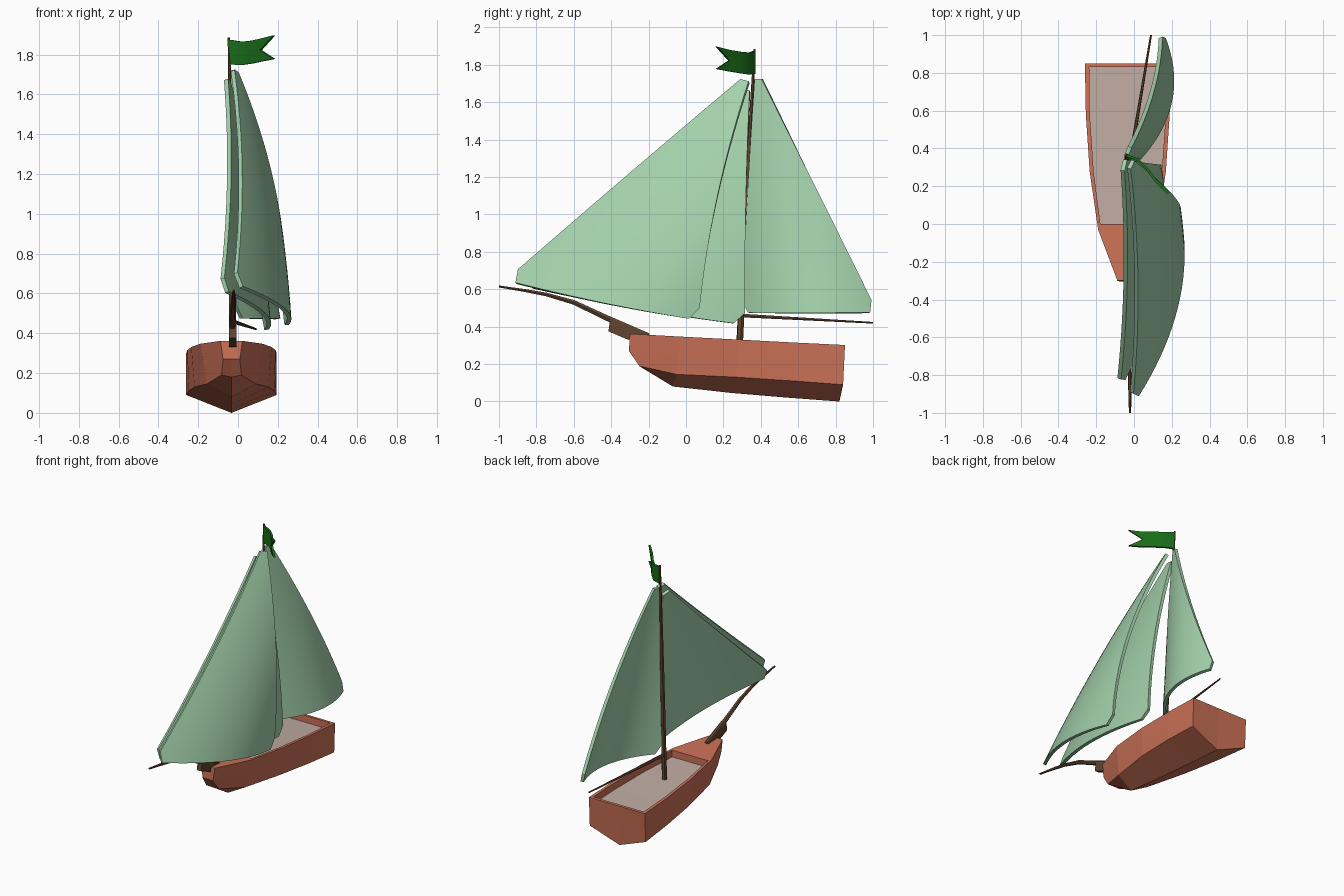
import bpy, bmesh
from mathutils import Vector as V

if "Cube" in bpy.data.objects:
    bpy.data.objects.remove(bpy.data.objects["Cube"])


def material(name, rgb):
    m = bpy.data.materials.new(name)
    m.diffuse_color = (*rgb, 1)
    m.use_nodes = True
    m.node_tree.nodes["Principled BSDF"].inputs["Base Color"].default_value = m.diffuse_color
    return m


RED = material("hull_red", (0.60, 0.165, 0.095))
PALE = material("floor_pale", (0.52, 0.41, 0.36))
WOOD = material("dark_wood", (0.12, 0.06, 0.03))
GREEN = material("sail_green", (0.37, 0.64, 0.41))
FLAG = material("flag_green", (0.01, 0.15, 0.01))


def mesh_object(name, faces, mat, mirror=False, cx=0.0):
    """Faces are lists of points; shared points are welded."""
    bm = bmesh.new()
    for f in faces:
        for s in ((1, -1) if mirror else (1,)):
            pts = [bm.verts.new((cx + s * p[0], p[1], p[2])) for p in f]
            bm.faces.new(pts if s == 1 else pts[::-1])
    bmesh.ops.remove_doubles(bm, verts=bm.verts, dist=1e-5)
    bmesh.ops.recalc_face_normals(bm, faces=bm.faces)
    me = bpy.data.meshes.new(name)
    bm.to_mesh(me)
    bm.free()
    ob = bpy.data.objects.new(name, me)
    bpy.context.collection.objects.link(ob)
    me.materials.append(mat)
    return ob


def solid_smooth(ob, thick):
    mod = ob.modifiers.new("thickness", 'SOLIDIFY')
    mod.thickness, mod.offset = thick, 0
    bpy.ops.object.select_all(action='DESELECT')
    ob.select_set(True)
    bpy.context.view_layer.objects.active = ob
    bpy.ops.object.modifier_apply(modifier="thickness")
    bpy.ops.object.shade_smooth_by_angle(angle=0.6)


# Hull: stations from bow to stern (gunwale, chine, keel on one side)
CX = -0.033
stations = [
    [(.055, -.30, .362), (.05, -.25, .19), (0, -.235, .18)],
    [(.157, -.03, .347), (.125, -.05, .145), (0, -.07, .08)],
    [(.202, .28, .331), (.185, .27, .130), (0, .25, .045)],
    [(.222, .58, .315), (.215, .57, .11), (0, .55, .02)],
    [(.227, .85, .302), (.227, .84, .09), (0, .82, 0)],
]
rows = []
for i, (g, c, k) in enumerate(stations):
    mid = (.042, -.305, .27) if i == 0 else tuple((V(g) + V(c)) / 2)
    rows.append([g, mid, c, k])
faces = []
for a, b in zip(rows, rows[1:]):
    faces += [[a[j], b[j], b[j + 1], a[j + 1]] for j in range(3)]


def centre(p):
    return (0, p[1], p[2])


# Bow plate and transom
g, m, c, k = rows[0]
faces += [[centre(g), g, m, centre(m)], [centre(m), m, c, k]]
g, m, c, k = rows[-1]
faces += [[centre(g), g, m, c, k]]
# Foredeck, rim and inner walls
gun = [r[0] for r in rows]
inner = [(p[0] - .021, p[1], p[2]) for p in gun[1:]]
inner[0] = (.145, 0, .345)
inner[-1] = (.204, .83, .303)
low = [(p[0], p[1], p[2] - .05) for p in inner]
faces += [[centre(gun[0]), gun[0], gun[1], centre(gun[1])],
          [centre(gun[1]), gun[1], inner[0], centre(inner[0])],
          [centre(gun[-1]), gun[-1], inner[-1], centre(inner[-1])]]
for i in range(3):
    faces += [[gun[i + 1], gun[i + 2], inner[i + 1], inner[i]],
              [inner[i], inner[i + 1], low[i + 1], low[i]]]
for i in (0, -1):
    faces.append([inner[i], centre(inner[i]), centre(low[i]), low[i]])
mesh_object("hull", faces, RED, True, CX)

# Cockpit floor
mesh_object("floor", [[low[i], low[i + 1], centre(low[i + 1]), centre(low[i])]
                      for i in range(3)], PALE, True, CX)

# Bow block
prof = [(-.405, .442), (-.415, .375), (-.31, .33), (-.17, .345)]
L, R = [[(x, y, z) for y, z in prof] for x in (-.018, .018)]
mesh_object("bow_block", [L, R[::-1]] + [[L[i - 1], L[i], R[i], R[i - 1]]
            for i in range(4)], WOOD, cx=CX + .007)


# Spars: tapered tubes along a path of (x, y, z, radius)
def spar(name, path):
    rings = []
    for i, p in enumerate(path):
        a, b = V(path[max(i - 1, 0)][:3]), V(path[min(i + 1, len(path) - 1)][:3])
        q = (b - a).to_track_quat('Z', 'Y')
        h = p[3]
        ring = [(h, 0), (h / 2, .87 * h), (-h / 2, .87 * h),
                (-h, 0), (-h / 2, -.87 * h), (h / 2, -.87 * h)]
        rings.append([V(p[:3]) + q @ V((u, v, 0)) for u, v in ring])
    fs = [rings[0], rings[-1]]
    for a, b in zip(rings, rings[1:]):
        fs += [[a[j - 1], a[j], b[j], b[j - 1]] for j in range(6)]
    mesh_object(name, fs, WOOD)


spar("mast", [(-.025, .285, .27, .019), (-.033, .325, 1.1, .015), (-.046, .367, 1.885, .006)])
spar("boom", [(-.028, .29, .46, .011), (.09, 1.0, .421, .005)])
spar("bowsprit", [(-.028, -.2, .35, .017), (-.028, -.42, .445, .017), (-.025, -.6, .53, .014),
                  (-.023, -.75, .573, .011), (-.022, -.86, .593, .009), (-.021, -1.0, .615, .006)])


# Sails: quadratic triangle patch through corners and edge midpoints, tips cut off
def sail(name, tack, clew, head, luff, leech, foot, n=20):
    T, C, H, LU, LE, FO = map(V, (tack, clew, head, luff, leech, foot))

    def point(i, j):
        c, h = i / n, j / n
        t = 1 - c - h
        return (T * t * (2 * t - 1) + C * c * (2 * c - 1) + H * h * (2 * h - 1)
                + 4 * (LU * t * h + LE * c * h + FO * t * c))

    fs = []
    for j in range(n):
        for i in range(n - j):
            if (i, j) not in ((0, 0), (n - 1, 0), (0, n - 1)):
                fs.append([point(i, j), point(i + 1, j), point(i, j + 1)])
            if i + j < n - 1:
                fs.append([point(i + 1, j), point(i + 1, j + 1), point(i, j + 1)])
    solid_smooth(mesh_object(name, fs, GREEN), .022)


sail("outer_jib", (-.018, -.96, .645), (.235, .065, .435), (-.035, .36, 1.775),
     (.012, -.3, 1.215), (.182, .17, 1.1), (.222, -.44, .525))
sail("inner_jib", (-.085, -.88, .62), (.135, .315, .41), (-.065, .345, 1.73),
     (-.045, -.27, 1.18), (.08, .32, 1.05), (.125, -.29, .50))
sail("main_sail", (-.015, .305, .475), (.142, 1.02, .475), (-.04, .375, 1.79),
     (-.02, .335, 1.12), (.095, .70, 1.13), (.19, .645, .472))

# Swallowtail flag: columns of (x, y, bottom z, top z)
cols = [(-.045, .365, 1.75, 1.875), (.02, .34, 1.748, 1.865),
        (.07, .29, 1.755, 1.87), (.115, .23, 1.765, 1.88), (.183, .163, 1.778, 1.897)]
bot, mid, top = [[(x, y, b + (t - b) * f) for x, y, b, t in cols] for f in (0, .5, 1)]
fs = [[bot[3], bot[4], mid[3]], [mid[3], top[4], top[3]]]
for i in range(3):
    fs += [[bot[i], bot[i + 1], mid[i + 1], mid[i]], [mid[i], mid[i + 1], top[i + 1], top[i]]]
solid_smooth(mesh_object("flag", fs, FLAG), .014)
